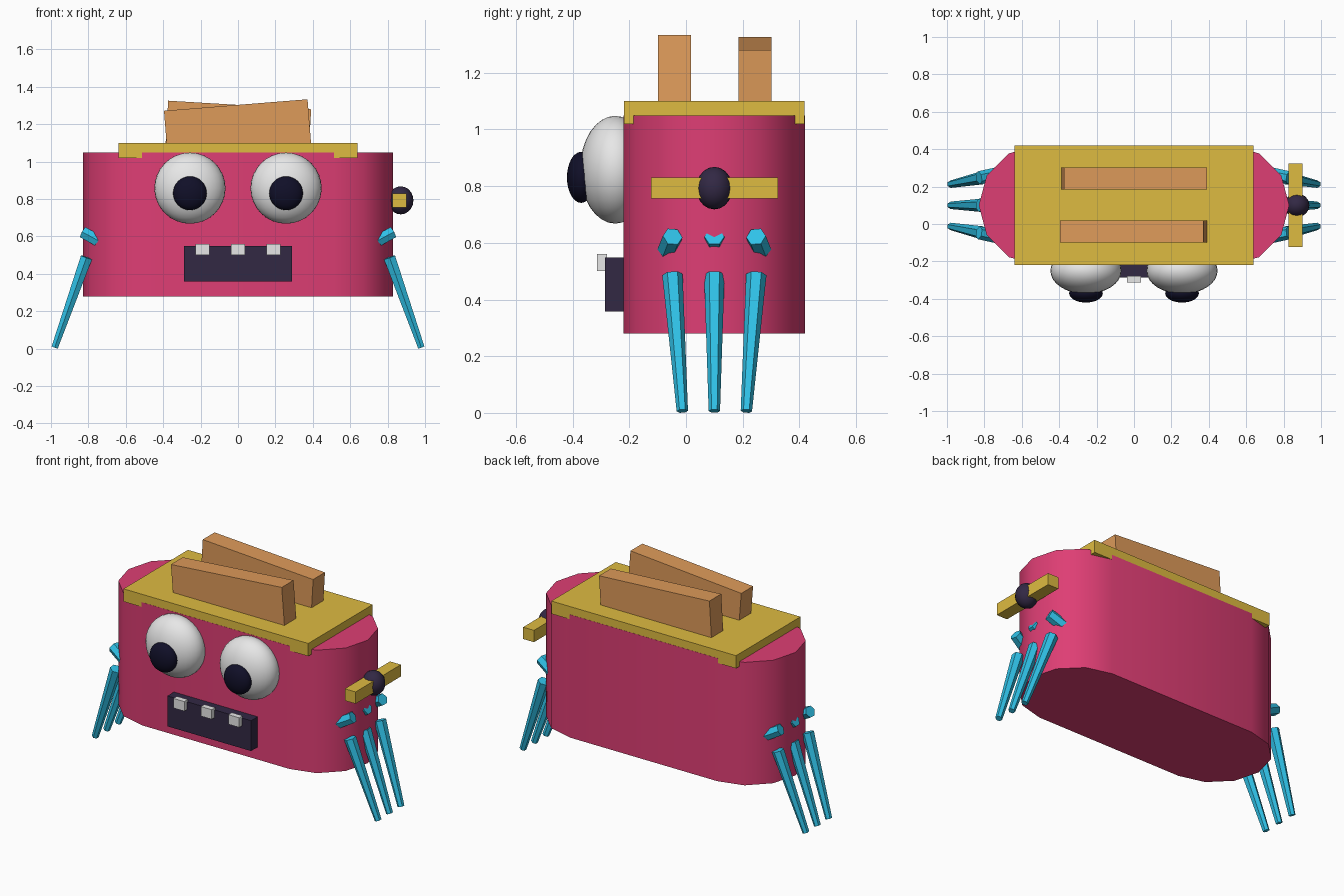
import bpy, bmesh, math
from mathutils import Vector, Matrix

if "Cube" in bpy.data.objects:
    bpy.data.objects.remove(bpy.data.objects["Cube"])


def material(name, rgb):
    m = bpy.data.materials.new(name)
    lin = [(c / 255 / 12.92) if c <= 10 else ((c / 255 + 0.055) / 1.055) ** 2.4 for c in rgb]
    m.diffuse_color = (*lin, 1)
    m.use_nodes = True
    m.node_tree.nodes["Principled BSDF"].inputs["Base Color"].default_value = m.diffuse_color
    return m


PINK = material("pink enamel", (222, 62, 116))
GOLD = material("gold trim", (222, 187, 65))
TOAST = material("toast brown", (222, 155, 90))
CYAN = material("cyan leg", (48, 194, 232))
DARK = material("dark plum", (50, 40, 68))
BLACK = material("pupil black", (16, 15, 40))
WHITE = material("eye white", (238, 238, 238))

MID_Y = 0.10  # centre line of the body, front to back


def finish(name, bm, mat, smooth=None):
    bmesh.ops.recalc_face_normals(bm, faces=bm.faces[:])
    me = bpy.data.meshes.new(name)
    bm.to_mesh(me)
    bm.free()
    me.materials.append(mat)
    ob = bpy.data.objects.new(name, me)
    bpy.context.collection.objects.link(ob)
    if smooth:
        bpy.ops.object.select_all(action='DESELECT')
        ob.select_set(True)
        bpy.context.view_layer.objects.active = ob
        bpy.ops.object.shade_smooth_by_angle(angle=math.radians(smooth))
    return ob


def box(name, centre, size, mat, tilt=0.0):
    bm = bmesh.new()
    bmesh.ops.create_cube(bm, size=1, matrix=Matrix.Translation(centre)
                          @ Matrix.Rotation(tilt, 4, 'Y') @ Matrix.Diagonal((*size, 1)))
    return finish(name, bm, mat)


def ellipsoid(name, centre, radii, mat, u=32, v=16):
    bm = bmesh.new()
    bmesh.ops.create_uvsphere(bm, u_segments=u, v_segments=v, radius=1,
                              matrix=Matrix.Translation(centre) @ Matrix.Diagonal((*radii, 1)))
    return finish(name, bm, mat, 60)


def rod(name, a, b, ra, rb, mat, sides=6):
    # tapered rod from a to b, with two ring corners pointing along y
    a, b = Vector(a), Vector(b)
    z = (b - a).normalized()
    u = (Vector((0, 1, 0)) - z * z.y).normalized()
    w = z.cross(u)
    bm = bmesh.new()
    rings = []
    for p, r in ((a, ra), (b, rb)):
        rings.append([bm.verts.new(p + r * (u * math.cos(t) + w * math.sin(t)))
                      for t in (2 * math.pi * i / sides for i in range(sides))])
    for i in range(sides):
        j = (i + 1) % sides
        bm.faces.new((rings[0][i], rings[0][j], rings[1][j], rings[1][i]))
    bm.faces.new(rings[0])
    bm.faces.new(rings[1])
    return finish(name, bm, mat)


# Body: stadium outline with six segments per rounded end
bm = bmesh.new()
outline = []
for side, start in ((1, -90), (-1, 90)):
    for i in range(7):
        t = math.radians(start + 30 * i)
        outline.append(bm.verts.new((side * 0.51 + 0.32 * math.cos(t),
                                     MID_Y + 0.32 * math.sin(t), 0.28)))
base = bm.faces.new(outline)
top = bmesh.ops.extrude_face_region(bm, geom=[base], use_keep_orig=True)
bmesh.ops.translate(bm, vec=(0, 0, 0.77),
                    verts=[g for g in top["geom"] if isinstance(g, bmesh.types.BMVert)])
finish("body", bm, PINK, 40)

# Top plate and the two slices
box("top_plate", (0, MID_Y, 1.06), (1.28, 0.638, 0.08), GOLD)
box("front_slice", (0, -0.04, 1.153), (0.77, 0.117, 0.30), TOAST, -0.08)
box("back_slice", (0, 0.243, 1.153), (0.766, 0.117, 0.30), TOAST, 0.06)

# Eyes
for side, label in ((-1, "left"), (1, "right")):
    ellipsoid(f"{label}_eye", (side * 0.257, -0.25, 0.858), (0.19, 0.124, 0.19), WHITE)
    ellipsoid(f"{label}_pupil", (side * 0.257, -0.37, 0.831), (0.09, 0.05, 0.09), BLACK)

# Mouth and teeth
box("mouth", (0, -0.243, 0.453), (0.58, 0.084, 0.19), DARK)
for i in (-1, 0, 1):
    box(f"tooth_{i + 2}", (i * 0.19, -0.296, 0.53), (0.075, 0.035, 0.06), WHITE)

# Lever on the right side
box("lever_bar", (0.864, MID_Y, 0.793), (0.075, 0.448, 0.074), GOLD)
ellipsoid("lever_knob", (0.87, MID_Y, 0.793), (0.068, 0.064, 0.075), DARK, 16, 10)

# Three legs on each side: a stub out of the body and a long lower leg
for side, label in ((-1, "left"), (1, "right")):
    for row, where in ((-1, "front"), (0, "middle"), (1, "back")):
        rod(f"{label}_{where}_upper_leg", (side * 0.68, MID_Y + row * 0.178, 0.541),
            (side * 0.829, MID_Y + row * 0.147, 0.622), 0.037, 0.035, CYAN)
        rod(f"{label}_{where}_lower_leg", (side * 0.81, MID_Y + row * 0.148, 0.488),
            (side * 0.98, MID_Y + row * 0.113, 0.0065), 0.036, 0.02, CYAN)
